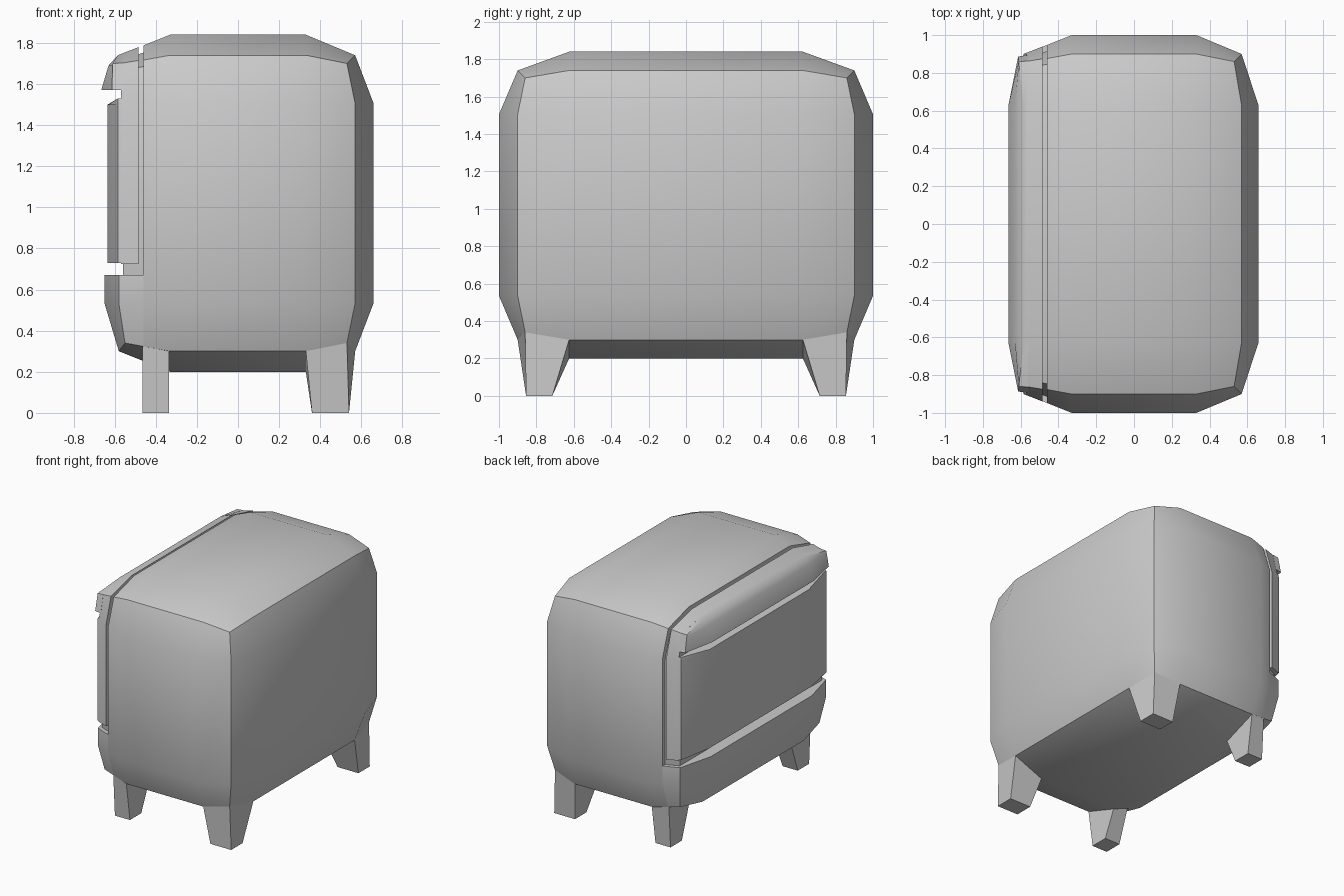
import bpy, bmesh, math
from mathutils import Vector

if "Cube" in bpy.data.objects:
    bpy.data.objects.remove(bpy.data.objects["Cube"])

ZC = 1.02  # mid height of the cabinet shell


def finish(bm, name):
    bmesh.ops.recalc_face_normals(bm, faces=bm.faces[:])
    me = bpy.data.meshes.new(name)
    bm.to_mesh(me)
    bm.free()
    ob = bpy.data.objects.new(name, me)
    bpy.context.collection.objects.link(ob)
    bpy.ops.object.select_all(action='DESELECT')
    ob.select_set(True)
    bpy.context.view_layer.objects.active = ob
    bpy.ops.object.shade_smooth_by_angle(angle=math.radians(32))
    return ob


def shell(left=(.65, .58, .55)):
    """Pillowed box, 3x3 quads per side; 'left' = face, edge, corner reach on -x."""
    right = (.66, .57, .53)
    bm = bmesh.new()
    vs = {}

    def vert(idx):
        if idx not in vs:
            n = sum(i in (0, 3) for i in idx) - 1
            reach = ((left if idx[0] == 0 else right)[n], (1, .9, .86)[n], (.82, .72, .68)[n])
            inner = (.33, .625, .485)
            co = [(r if i in (0, 3) else q) * (1 if i > 1 else -1)
                  for i, r, q in zip(idx, reach, inner)]
            vs[idx] = bm.verts.new((co[0], co[1], co[2] + ZC))
        return vs[idx]

    for ax in range(3):
        for side in (0, 3):
            for a in range(3):
                for b in range(3):
                    quad = []
                    for p, q in ((a, b), (a + 1, b), (a + 1, b + 1), (a, b + 1)):
                        idx = [p, q]
                        idx.insert(ax, side)
                        quad.append(vert(tuple(idx)))
                    bm.faces.new(quad)
    bmesh.ops.recalc_face_normals(bm, faces=bm.faces[:])
    return bm


def keep(bm, axis, sign, value):
    """Keep the side where sign*coord > sign*value and cap the cut."""
    no = Vector((0, 0, 0))
    no[axis] = -sign
    co = Vector((0, 0, 0))
    co[axis] = value
    bmesh.ops.bisect_plane(bm, geom=bm.verts[:] + bm.edges[:] + bm.faces[:],
                           plane_co=co, plane_no=no, clear_outer=True)
    bmesh.ops.holes_fill(bm, edges=[e for e in bm.edges if e.is_boundary], sides=0)
    return bm


def cut_part(bm, name, cuts):
    for c in cuts:
        keep(bm, *c)
    return finish(bm, name)


DOOR = (.635, .585, .575)

# Main cabinet and the low base under the door
cut_part(shell(), "cabinet", [(0, 1, -.46)])
cut_part(shell(), "door_base", [(0, -1, -.46), (2, -1, .67)])

# Slightly smaller core that closes the gaps
core = shell()
for v in core.verts:
    v.co.y *= .965
    v.co.z = ZC + (v.co.z - ZC) * .955
cut_part(core, "inner_core", [(0, 1, -.56), (0, -1, -.44)])

# Door slab, with the flat front panel on it
cut_part(shell(DOOR), "door_slab", [(0, -1, -.485), (0, 1, -.57), (2, 1, .725)])
panel = shell(DOOR)
for c in ((0, -1, -.57), (2, 1, .73), (2, -1, 1.53)):
    keep(panel, *c)
for v in panel.verts:  # sloping top of the panel
    if v.co.z > 1.5 and v.co.x < -.6:
        v.co.z = 1.5
finish(panel, "door_panel")

# Overhanging handle lip
lip = shell((.655, .585, .58))
for c in ((0, -1, -.56), (2, 1, 1.57)):
    keep(lip, *c)
bmesh.ops.bisect_plane(lip, geom=lip.verts[:] + lip.edges[:] + lip.faces[:],
                       plane_co=(0, 0, 1.69), plane_no=(0, 0, 1))
for v in lip.verts:
    if v.co.z < 1.71 and v.co.x < -.575:
        v.co.x -= .03
finish(lip, "handle_lip")


# Tapered legs growing out of the corner patches
def leg(name, top, x0, x1, sy):
    bm = bmesh.new()
    bottom = [(x1, .855, 0), (x0, .855, 0), (x0, .715, 0), (x1, .715, 0)]
    rings = [[bm.verts.new((x, y * sy, z)) for x, y, z in ring] for ring in (top, bottom)]
    for i in range(4):
        j = (i + 1) % 4
        bm.faces.new((rings[0][i], rings[0][j], rings[1][j], rings[1][i]))
    bm.faces.new(rings[1])
    bm.faces.new(rings[0])
    finish(bm, name)


right_top = [(.53, .86, .34), (.33, .9, .3), (.33, .625, .2), (.57, .625, .3)]
left_top = [(-.465, .875, .325), (-.335, .9, .3), (-.335, .625, .2), (-.465, .625, .255)]
for sy, end in ((-1, "front"), (1, "back")):
    leg(end + "_right_leg", right_top, .36, .54, sy)
    leg(end + "_left_leg", left_top, -.335, -.465, sy)
